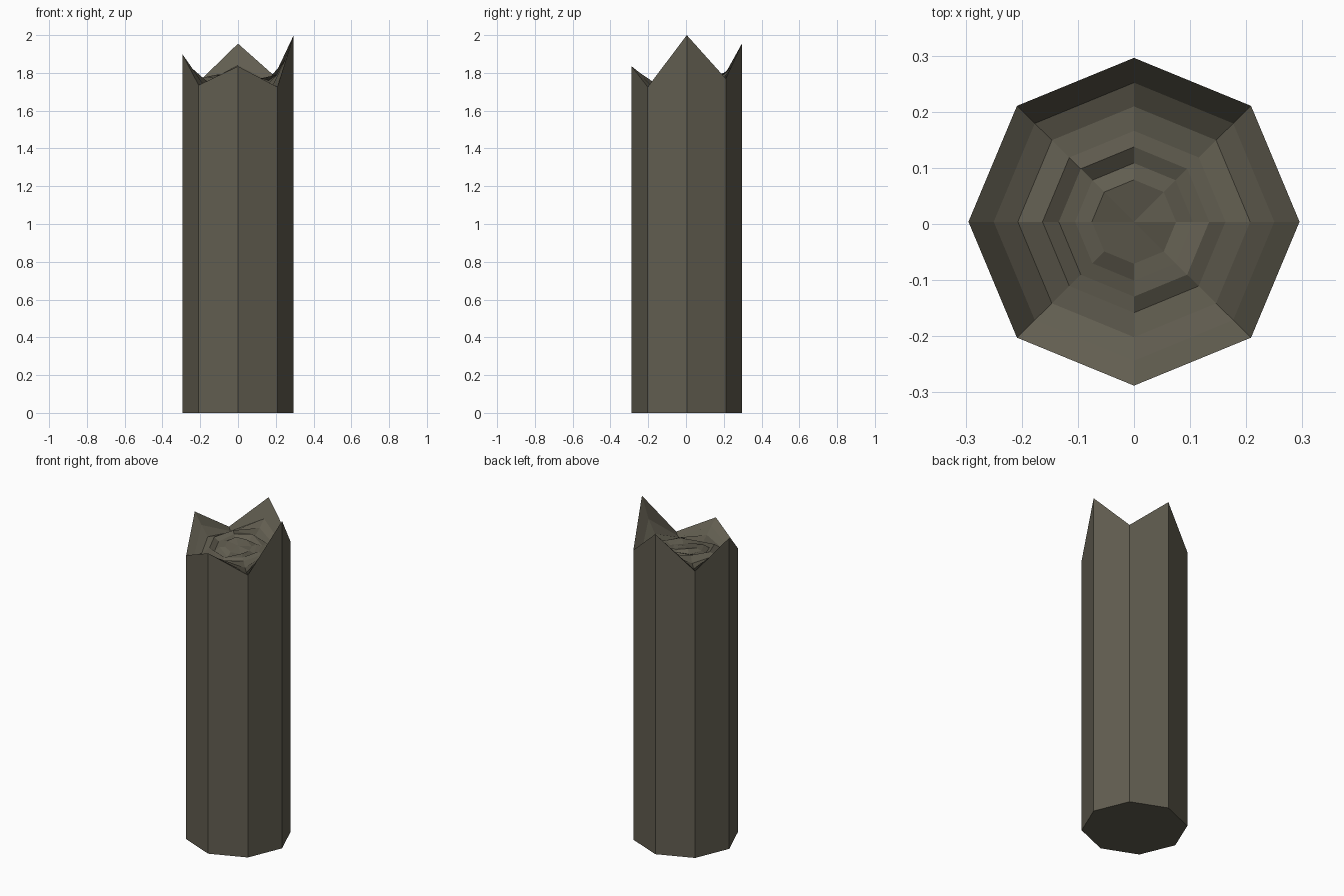
import bpy, bmesh
from math import cos, sin, pi

if "Cube" in bpy.data.objects:
    bpy.data.objects.remove(bpy.data.objects["Cube"])

# rows: ring radius, heights at the 8 corners counter-clockwise from +x
RINGS = [
    (0.295, (2.00, 1.77, 1.955, 1.752, 1.90, 1.735, 1.835, 1.725)),
    (0.250, (1.87, 1.75, 1.84, 1.745, 1.83, 1.73, 1.80, 1.72)),
    (0.207, (1.79, 1.75, 1.80, 1.76, 1.77, 1.74, 1.76, 1.73)),
    (0.163, (1.76, 1.77, 1.77, 1.79, 1.78, 1.77, 1.73, 1.75)),
    (0.134, (1.77, 1.76, 1.79, 1.78, 1.76, 1.75, 1.75, 1.76)),
    (0.105, (1.75, 1.77, 1.76, 1.77, 1.77, 1.77, 1.74, 1.77)),
    (0.075, (1.76, 1.76, 1.78, 1.79, 1.78, 1.77, 1.76, 1.75)),
]
bm = bmesh.new()


def ring(radius, heights):
    k = radius / 0.295
    return [bm.verts.new((radius * cos(i * pi / 4), radius * sin(i * pi / 4) * (1 - 0.01 * k) + 0.004, h))
            for i, h in enumerate(heights)]


# shaft base
low = ring(0.295, [0] * 8)
bm.faces.new(low[::-1])

# shaft walls, then the broken concentric ledges inside the jagged rim
for radius, heights in RINGS:
    high = ring(radius, heights)
    for i in range(8):
        j = (i + 1) % 8
        bm.faces.new((low[i], low[j], high[j], high[i]))
    low = high

# rough middle of the break
centre = bm.verts.new((0, 0.004, 1.77))
for i in range(8):
    bm.faces.new((low[i], low[(i + 1) % 8], centre))

mesh = bpy.data.meshes.new("broken_pillar")
bm.to_mesh(mesh)
bm.free()
pillar = bpy.data.objects.new("broken_pillar", mesh)
bpy.context.collection.objects.link(pillar)

stone = bpy.data.materials.new("dark_stone")
stone.diffuse_color = (0.12, 0.11, 0.08, 1)
stone.use_nodes = True
stone.node_tree.nodes["Principled BSDF"].inputs["Base Color"].default_value = stone.diffuse_color
mesh.materials.append(stone)
